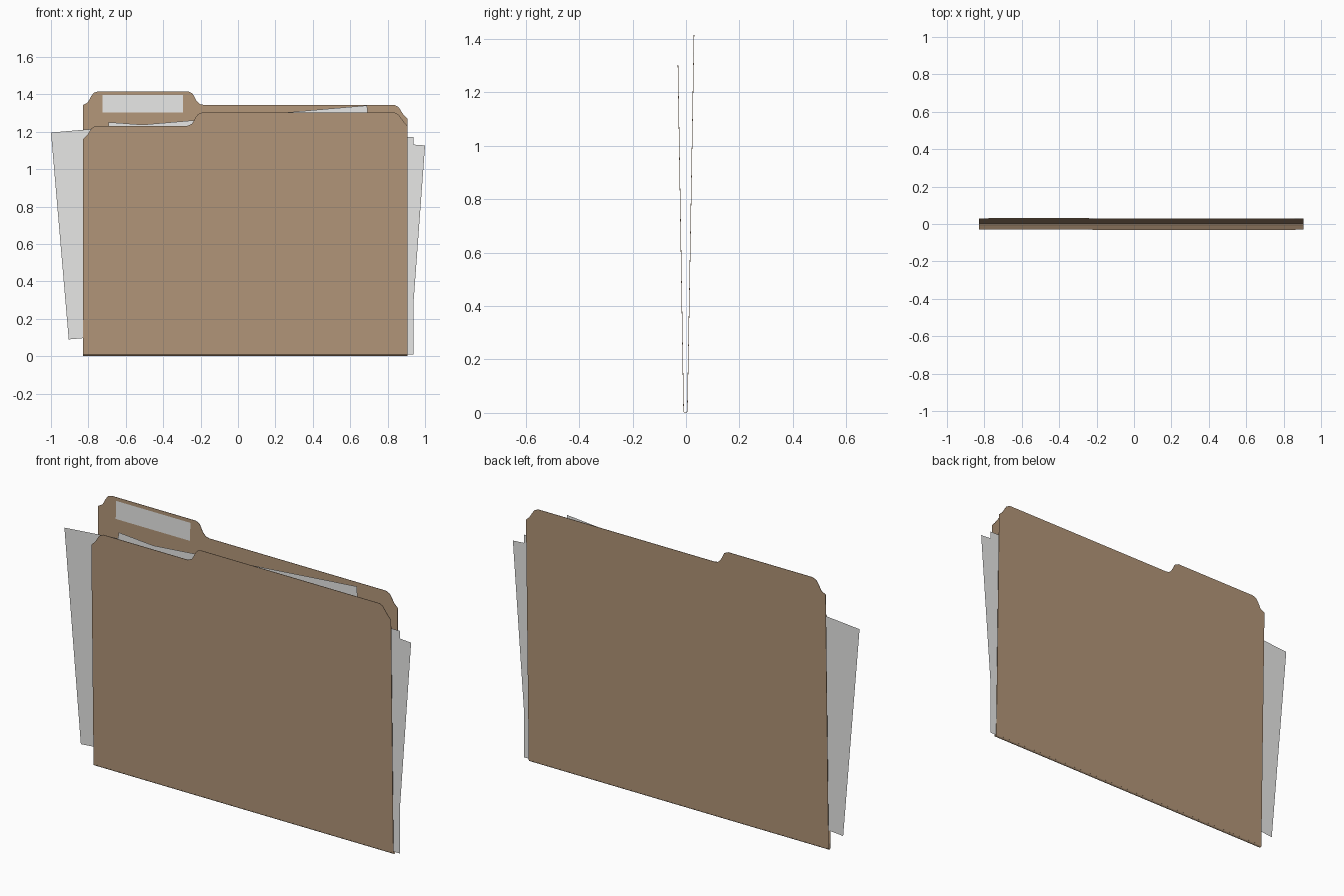
import bpy, bmesh, math

if "Cube" in bpy.data.objects:
    bpy.data.objects.remove(bpy.data.objects["Cube"])


def material(name, rgb):
    m = bpy.data.materials.new(name)
    m.diffuse_color = (*rgb, 1)
    m.use_nodes = True
    m.node_tree.nodes["Principled BSDF"].inputs["Base Color"].default_value = m.diffuse_color
    return m


manila = material("manila brown", (0.45, 0.305, 0.19))
white = material("paper white", (0.8, 0.8, 0.79))


def finish(name, bm, mat, thick):
    me = bpy.data.meshes.new(name)
    bm.to_mesh(me)
    bm.free()
    me.materials.append(mat)
    ob = bpy.data.objects.new(name, me)
    bpy.context.collection.objects.link(ob)
    if thick:
        s = ob.modifiers.new("thickness", 'SOLIDIFY')
        s.thickness = thick
        s.offset = 0
    return ob


def sheet(name, pts, y_at, mat, thick=0):
    """Flat sheet from an (x, z) outline; y_at gives the lean."""
    bm = bmesh.new()
    f = bm.faces.new([bm.verts.new((x, y_at(z), z)) for x, z in pts])
    f.normal_update()
    if f.normal.y > 0:
        f.normal_flip()
    return finish(name, bm, mat, thick)


L, R, Z0 = -0.828, 0.905, 0.008
YF, YB = -0.009, 0.005


def front_y(z):
    return YF - 0.021 * (z - Z0) / 1.292


def back_y(z):
    return YB + 0.025 * (z - Z0) / 1.407


# front cover with cut-away for the tab
sheet("front_cover", [
    (L, Z0), (L, 1.16), (-0.803, 1.187), (-0.782, 1.22), (-0.76, 1.232),
    (-0.27, 1.232), (-0.245, 1.243), (-0.225, 1.28), (-0.213, 1.295),
    (-0.195, 1.302), (0.84, 1.302), (0.858, 1.293), (0.885, 1.255),
    (R, 1.232), (R, Z0)], front_y, manila, 0.002)

# back cover with raised tab
sheet("back_cover", [
    (L, Z0), (L, 1.343), (-0.803, 1.357), (-0.785, 1.39), (-0.772, 1.408),
    (-0.75, 1.415), (-0.265, 1.415), (-0.243, 1.405), (-0.222, 1.365),
    (-0.205, 1.348), (-0.185, 1.344), (0.835, 1.344), (0.858, 1.333),
    (0.885, 1.29), (R, 1.272), (R, Z0)], back_y, manila, 0.002)

# rounded fold joining the covers along the bottom
bm = bmesh.new()
prev = None
for i in range(9):
    a = math.pi * i / 8
    y = (YF + YB) / 2 - (YB - YF) / 2 * math.cos(a)
    z = Z0 - (Z0 - 0.001) * math.sin(a)
    pair = [bm.verts.new((x, y, z)) for x in (L, R)]
    if prev:
        bm.faces.new((prev[0], pair[0], pair[1], prev[1]))
    prev = pair
finish("bottom_fold", bm, manila, 0.002)

# label on the tab
sheet("tab_label", [(-0.725, 1.303), (-0.725, 1.397), (-0.295, 1.397),
                    (-0.295, 1.303)], lambda z: back_y(z) - 0.002, white)


# loose papers: corner, size, tilt in degrees
def paper(name, x, z, w, h, deg, y):
    a = math.radians(deg)
    c, s = math.cos(a), math.sin(a)
    pts = [(x + u * c - v * s, z + u * s + v * c)
           for u, v in ((0, 0), (w, 0), (w, h), (0, h))]
    sheet(name, pts, lambda _: y, white)


paper("paper_tilted_left", -0.905, 0.09, 1.696, 1.11, 4.9, -0.005)
paper("paper_straight", -0.755, 0.01, 1.693, 1.163, 0, -0.002)
t = math.radians(-4.2)
w, h = 1.696, 1.11
paper("paper_tilted_right", 1.0 - w * math.cos(t) + h * math.sin(t),
      1.127 - w * math.sin(t) - h * math.cos(t), w, h, -4.2, 0.001)
